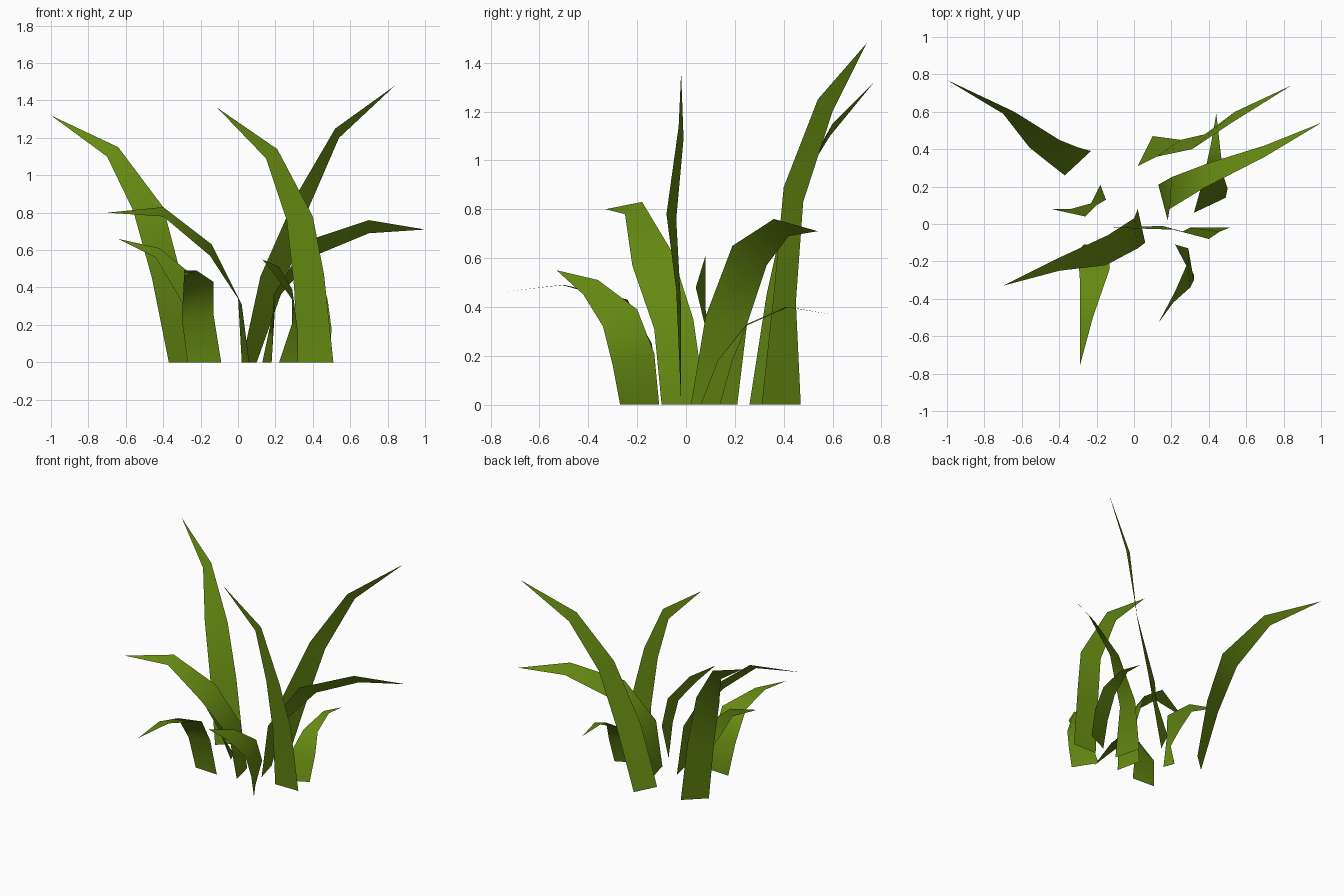
import bpy
import bmesh
from mathutils import Vector

# Remove the default object if it is present
default_cube = bpy.data.objects.get("Cube")
if default_cube:
    bpy.data.objects.remove(default_cube, do_unlink=True)

# One leaf green shared by every blade
leaf_green = bpy.data.materials.new("leaf_green")
leaf_green.use_nodes = True
green = (0.13, 0.25, 0.006, 1)
leaf_green.diffuse_color = green
shader = next(n for n in leaf_green.node_tree.nodes if n.type == 'BSDF_PRINCIPLED')
shader.inputs["Base Color"].default_value = green
shader.inputs["Roughness"].default_value = 0.8

CENTIMETRE = 0.01


def grass_blade(name, first_rail, second_rail, tip):
    """Loft a thin ribbon between two edge rails and close it in a point.

    Rails run from the ground upward, in hundredths of a unit.
    """
    bm = bmesh.new()

    def add_vertex(point):
        return bm.verts.new(Vector(point) * CENTIMETRE)

    first = [add_vertex(point) for point in first_rail]
    second = [add_vertex(point) for point in second_rail]
    point_vertex = add_vertex(tip)

    # Ribbon segments, then the pointed end
    for low in range(len(first) - 1):
        high = low + 1
        bm.faces.new((first[low], second[low], second[high], first[high]))
    bm.faces.new((first[-1], second[-1], point_vertex))

    for face in bm.faces:
        face.smooth = True
    bm.normal_update()

    mesh = bpy.data.meshes.new(name)
    bm.to_mesh(mesh)
    bm.free()
    mesh.materials.append(leaf_green)
    blade = bpy.data.objects.new(name, mesh)
    bpy.context.scene.collection.objects.link(blade)
    return blade


# Tall blades
grass_blade(
    "tall_blade_back_right",
    first_rail=[(-37, 26, 0), (-46, 33, 45), (-56, 41, 81), (-70, 59, 110)],
    second_rail=[(-23, 39, 0), (-30, 41, 45), (-40, 45, 83), (-64, 60, 115)],
    tip=(-100, 77, 132))

grass_blade(
    "tall_blade_back_left",
    first_rail=[(2, 31, 0), (12, 36, 46), (31, 40, 89), (52, 54, 125)],
    second_rail=[(10, 47, 0), (25, 45, 42), (38, 48, 83), (54, 60, 120)],
    tip=(84, 74, 148))

grass_blade(
    "tall_blade_centre",
    first_rail=[(32, -2, 0), (30, -2, 40), (26, -4, 76), (15, -1, 109)],
    second_rail=[(51, -2, 0), (46, -4, 47), (40, -8, 78), (21, -3, 114)],
    tip=(-11, -2, 136))

# Arching blades of middle height
grass_blade(
    "arching_blade_left",
    first_rail=[(18, 2, 0), (19, 8, 36), (37, 19, 65), (70, 36, 76)],
    second_rail=[(13, 21, 0), (20, 25, 33), (41, 33, 57), (70, 42, 69)],
    tip=(100, 54, 71))

grass_blade(
    "arching_blade_right",
    first_rail=[(6, -10, 0), (2, -13, 31), (-15, -22, 57), (-40, -25, 78)],
    second_rail=[(2, 8, 0), (0, 3, 35), (-14, -6, 63), (-40, -18, 83)],
    tip=(-70, -33, 80))

grass_blade(
    "slender_blade_right",
    first_rail=[(-15, 13, 0), (-20, 10, 23), (-26, 4, 48), (-42, 8, 61)],
    second_rail=[(-18, 21, 0), (-23, 11, 20), (-34, 8, 39), (-44, 8, 56)],
    tip=(-64, 8, 66))

# Short drooping blades
grass_blade(
    "short_blade_front_right",
    first_rail=[(-27, -11, 0), (-30, -15, 23), (-29, -29, 43), (-29, -51, 49)],
    second_rail=[(-9, -12, 0), (-13, -14, 25), (-13, -24, 43), (-22, -50, 49)],
    tip=(-29, -76, 46))

grass_blade(
    "short_blade_front_left",
    first_rail=[(22, -11, 0), (29, -13, 21), (29, -20, 39), (22, -36, 51)],
    second_rail=[(32, -27, 0), (32, -30, 16), (30, -34, 32), (21, -42, 45)],
    tip=(13, -53, 55))

grass_blade(
    "short_blade_back_left",
    first_rail=[(32, 6, 0), (34, 13, 18), (37, 24, 32), (41, 42, 40)],
    second_rail=[(49, 14, 0), (50, 19, 18), (48, 25, 33), (46, 41, 40)],
    tip=(44, 59, 37))
